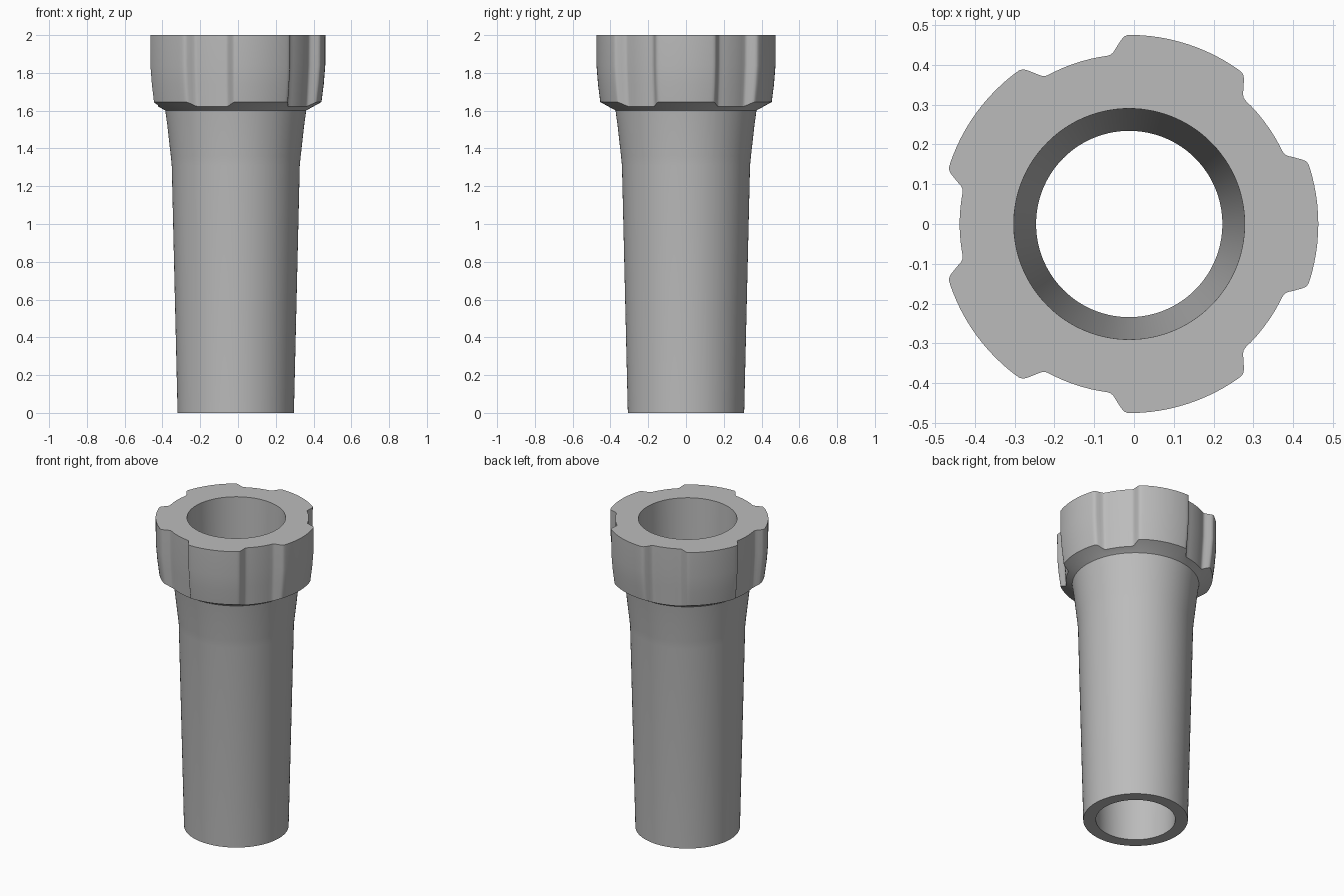
import bpy, bmesh
from math import sin, cos, radians

cube = bpy.data.objects.get("Cube")
if cube:
    bpy.data.objects.remove(cube, do_unlink=True)

grey = bpy.data.materials.new("plain_grey")
grey.use_nodes = True
colour = (0.5, 0.5, 0.5, 1)
grey.diffuse_color = colour
grey.node_tree.nodes["Principled BSDF"].inputs["Base Color"].default_value = colour

CENTRE_X = -0.012
LOBES = 5

# Half a lobe: angle from its middle, and how far it rises out of the valley
half_lobe = [(a, 1) for a in (0, 3, 6, 9, 12, 15, 17)]
half_lobe += [(18.5, .99), (19.6, .92), (20.5, .75), (22, .42),
              (23.2, .16), (24.2, .04), (25.5, 0), (28, 0), (31, 0), (34, 0)]
lobe = [(-a, f) for a, f in reversed(half_lobe[1:])] + half_lobe
outline = [(radians(a + i * 360 / LOBES), f) for i in range(LOBES) for a, f in lobe]


def underside(r):
    """Height of the collar's conical underside at a radius."""
    return 1.605 + (r - .38) * .55


def ring(bm, valley, crest, z=None):
    """One loop of the section; without z it follows the underside cone."""
    verts = []
    for a, f in outline:
        r = valley + (crest - valley) * f
        height = underside(r) if z is None else z
        verts.append(bm.verts.new((CENTRE_X + r * cos(a), r * sin(a), height)))
    return verts


bm = bmesh.new()
rings = [
    # tapered bore, bottom to top
    ring(bm, .234, .234, 0),
    ring(bm, .29, .29, 2),
    # lobed collar, top to bottom
    ring(bm, .426, .475, 2),
    ring(bm, .424, .474, 1.84),
    ring(bm, .418, .466, 1.74),
    ring(bm, .411, .454),
    ring(bm, .377, .377),
]
# flared neck and tapered shaft, top to bottom
for r, z in ((.373, 1.6), (.362, 1.52), (.352, 1.43), (.344, 1.36), (.339, 1.31), (.308, 0)):
    rings.append(ring(bm, r, r, z))

# Skin neighbouring rings, closing the last back to the first
count = len(outline)
for lower, upper in zip(rings, rings[1:] + rings[:1]):
    for i in range(count):
        j = (i + 1) % count
        bm.faces.new((lower[i], lower[j], upper[j], upper[i]))
bmesh.ops.recalc_face_normals(bm, faces=bm.faces)

mesh = bpy.data.meshes.new("lobed_collar_tube")
bm.to_mesh(mesh)
bm.free()
mesh.materials.append(grey)
tube = bpy.data.objects.new("lobed_collar_tube", mesh)
bpy.context.collection.objects.link(tube)

bpy.context.view_layer.objects.active = tube
tube.select_set(True)
bpy.ops.object.shade_smooth_by_angle(angle=radians(30))
